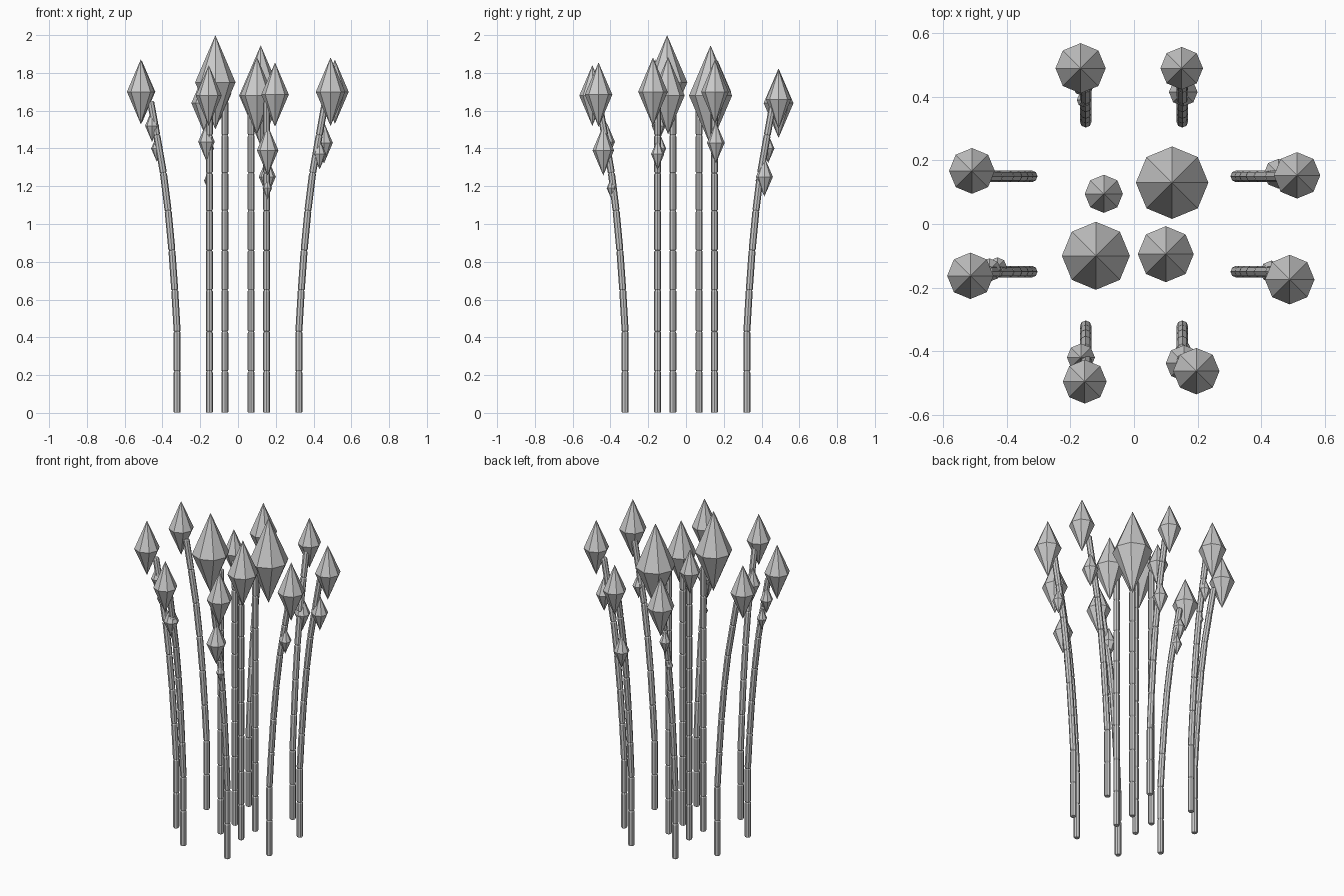
import bpy, bmesh, math
from mathutils import Vector

if "Cube" in bpy.data.objects:
    bpy.data.objects.remove(bpy.data.objects["Cube"])


def make_object(name, bm):
    bmesh.ops.recalc_face_normals(bm, faces=bm.faces[:])
    mesh = bpy.data.meshes.new(name)
    bm.to_mesh(mesh)
    bm.free()
    obj = bpy.data.objects.new(name, mesh)
    bpy.context.collection.objects.link(obj)


def loft(name, rings, sides=8):
    """Skin 8-sided rings (centre, axis, radius) and cap both ends."""
    bm = bmesh.new()
    loops = []
    for centre, axis, radius in rings:
        u = Vector((1, 0, 0))
        u = (u - axis * u.dot(axis)).normalized()
        v = axis.cross(u)
        loops.append([bm.verts.new(centre + radius * (u * math.cos(a) + v * math.sin(a)))
                      for a in (2 * math.pi * i / sides for i in range(sides))])
    for lo, hi in zip(loops, loops[1:]):
        for i in range(sides):
            j = (i + 1) % sides
            bm.faces.new((lo[i], lo[j], hi[j], hi[i]))
    bm.faces.new(loops[0])
    bm.faces.new(loops[-1])
    make_object(name, bm)


def stalk(name, points, r=0.0185):
    """Jointed cane: every segment narrows at its ends."""
    rings = []
    for a, b in zip(points, points[1:]):
        d = (b - a).normalized()
        e = 0.006
        # the joint notch is shared by neighbouring segments
        rings += [(a + d * 0.001, d, r * 0.8), (a + d * e, d, r),
                  (b - d * e, d, r), (b - d * 0.001, d, r * 0.8)]
    loft(name, rings)


def bud(name, x, y, z, r):
    """Eight-sided double pyramid."""
    h = 2.33 * r
    bm = bmesh.new()
    top, bottom = bm.verts.new((x, y, z + h)), bm.verts.new((x, y, z - h))
    ring = [bm.verts.new((x + r * math.cos(i * math.pi / 4), y + r * math.sin(i * math.pi / 4), z))
            for i in range(8)]
    for i in range(8):
        a, b = ring[i], ring[(i + 1) % 8]
        bm.faces.new((a, b, top))
        bm.faces.new((b, a, bottom))
    make_object(name, bm)


# Stalks: four straight inner ones, eight outer ones leaning outwards
heights = [0, 0.22, 0.43, 0.65, 0.86, 1.07, 1.27, 1.47, 1.65]
reach = [0.322, 0.322, 0.322, 0.335, 0.35, 0.37, 0.395, 0.43, 0.463]
for sx in (-1, 1):
    for sy in (-1, 1):
        stalk("inner_stalk", [Vector((sx * 0.07, sy * 0.07, z)) for z in heights])
        stalk("side_stalk", [Vector((sx * d, sy * 0.15, z)) for d, z in zip(reach, heights)])
        stalk("end_stalk", [Vector((sx * 0.152, sy * d, z)) for d, z in zip(reach, heights)])

# Top buds: x, y, z, radius
for b in [(0.12, 0.13, 1.68, 0.114), (-0.12, -0.10, 1.75, 0.107),
          (0.10, -0.095, 1.68, 0.088), (-0.095, 0.095, 1.69, 0.06),
          (-0.168, 0.49, 1.64, 0.079), (0.15, 0.49, 1.66, 0.067),
          (-0.51, 0.167, 1.70, 0.072), (0.513, 0.153, 1.70, 0.073),
          (-0.515, -0.163, 1.70, 0.073), (0.49, -0.175, 1.70, 0.078),
          (-0.155, -0.496, 1.68, 0.069), (0.196, -0.463, 1.685, 0.073)]:
    bud("top_bud", *b)

# Small buds lower on the outer stalks
for b in [(-0.167, -0.42, 1.435, 0.044), (0.157, -0.438, 1.39, 0.057),
          (0.155, -0.395, 1.19, 0.025), (0.155, 0.415, 1.25, 0.045),
          (-0.16, 0.435, 1.40, 0.033), (-0.158, 0.39, 1.23, 0.022),
          (0.455, 0.158, 1.43, 0.047), (0.432, -0.15, 1.37, 0.035),
          (-0.455, -0.145, 1.52, 0.037), (-0.43, -0.135, 1.40, 0.03)]:
    bud("small_bud", *b)
